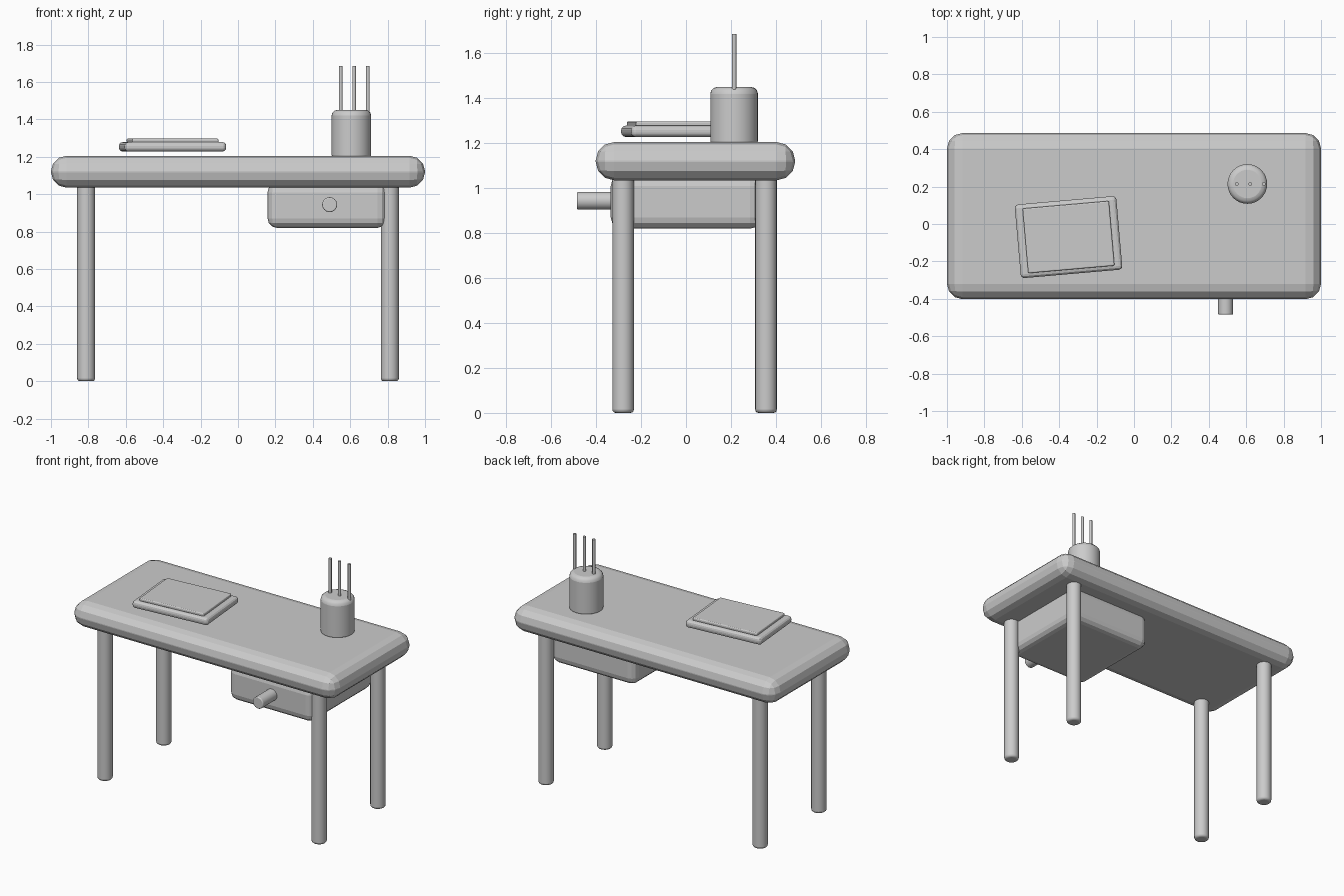
import bpy
from math import radians

if "Cube" in bpy.data.objects:
    bpy.data.objects.remove(bpy.data.objects["Cube"])


def finish(ob, name, bevel, segments):
    ob.name = name
    bpy.ops.object.transform_apply(location=False, rotation=False, scale=True)
    if bevel:
        mod = ob.modifiers.new("Bevel", 'BEVEL')
        mod.width = bevel
        mod.segments = segments
        mod.limit_method = 'ANGLE'
        mod.angle_limit = radians(40)
    return ob


def box(name, center, size, bevel, segments=3, turn=0):
    bpy.ops.mesh.primitive_cube_add(size=1, location=center)
    ob = bpy.context.object
    ob.scale = size
    finish(ob, name, bevel, segments)
    ob.rotation_euler.z = radians(turn)
    return ob


def rod(name, center, radius, length, bevel=0, segments=3, sides=24, tilt=0):
    bpy.ops.mesh.primitive_cylinder_add(vertices=sides, radius=radius,
                                        depth=length, location=center)
    ob = bpy.context.object
    bpy.ops.object.shade_smooth_by_angle(angle=radians(30))
    finish(ob, name, bevel, segments)
    ob.rotation_euler.x = radians(tilt)
    return ob


# Desk top with heavily rounded edges
box("desk_top", (0, 0.042, 1.12), (2, 0.888, 0.17), 0.082)

# Four legs
for side, x in (("left", -0.812), ("right", 0.812)):
    for end, y in (("front", -0.28), ("back", 0.356)):
        rod(f"{end}_{side}_leg", (x, y, 0.525), 0.048, 1.05, 0.015)

# Drawer and its knob
box("drawer", (0.477, 0, 0.94), (0.638, 0.67, 0.24), 0.05)
rod("drawer_knob", (0.49, -0.4, 0.944), 0.04, 0.17, 0.006, tilt=90)

# Notebook: rounded cover with a thin page block on top
box("notebook_cover", (-0.35, -0.07, 1.253), (0.545, 0.395, 0.05), 0.02, turn=5)
box("notebook_pages", (-0.35, -0.07, 1.286), (0.463, 0.347, 0.022), 0.007, turn=5)

# Pencil cup with three pencils
rod("pencil_cup", (0.606, 0.214, 1.315), 0.106, 0.27, 0.03, sides=32)
for i, x in enumerate((0.549, 0.621, 0.694)):
    rod(f"pencil_{i + 1}", (x, 0.214, 1.536), 0.01, 0.3, sides=12)
